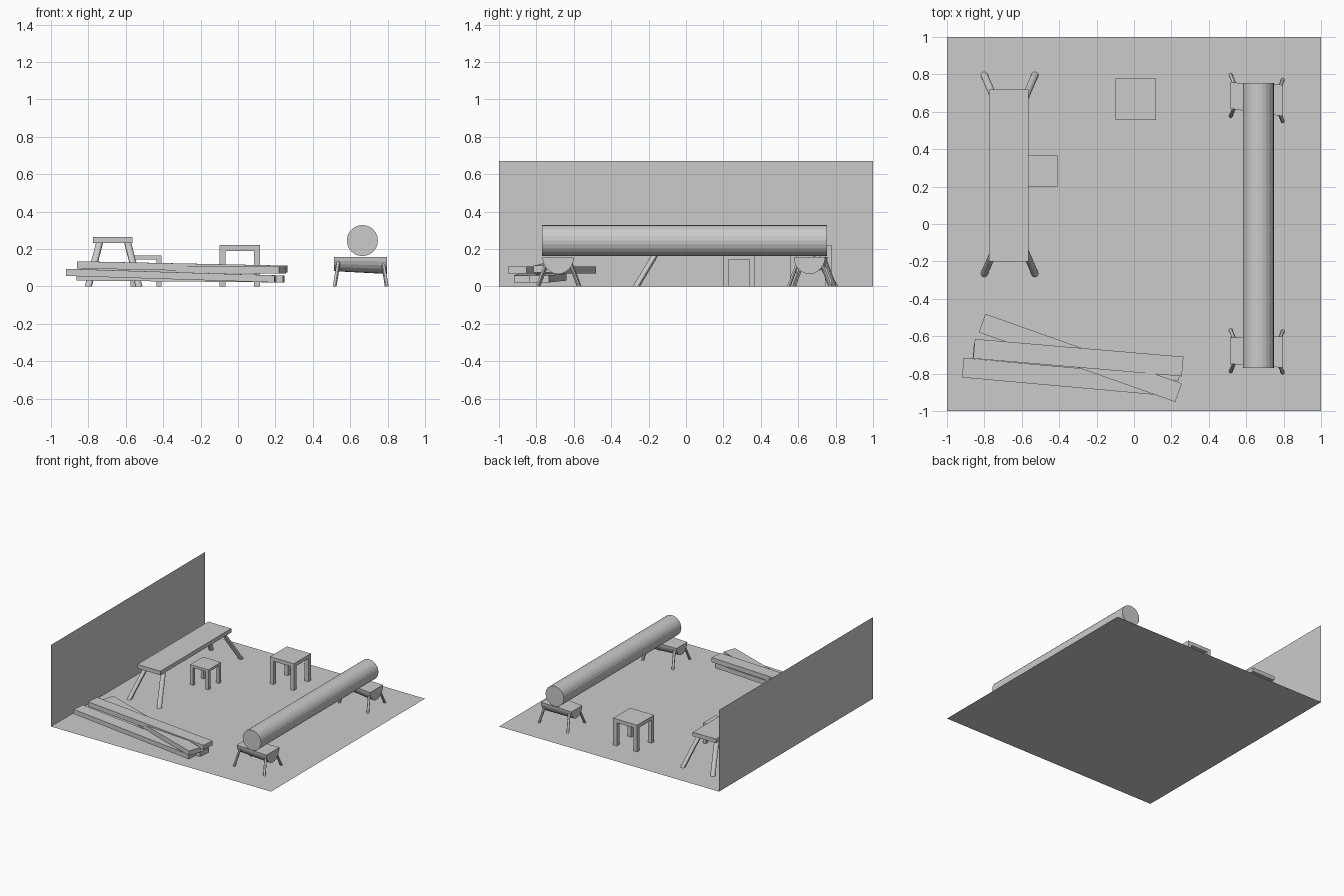
import bpy, bmesh, math
from mathutils import Vector

if "Cube" in bpy.data.objects:
    bpy.data.objects.remove(bpy.data.objects["Cube"])

grey = bpy.data.materials.new("plain grey")
grey.diffuse_color = (0.6, 0.6, 0.6, 1)
grey.use_nodes = True
grey.node_tree.nodes["Principled BSDF"].inputs["Base Color"].default_value = grey.diffuse_color


def finish(name, bm, recalc=True):
    if recalc:
        bmesh.ops.recalc_face_normals(bm, faces=bm.faces)
    me = bpy.data.meshes.new(name)
    bm.to_mesh(me)
    bm.free()
    me.materials.append(grey)
    ob = bpy.data.objects.new(name, me)
    bpy.context.collection.objects.link(ob)
    return ob


def sheet(name, pts):
    bm = bmesh.new()
    bm.faces.new([bm.verts.new(p) for p in pts])
    finish(name, bm, False)


def loft(name, ring_a, ring_b):
    """Closed solid between two matching rings of points."""
    bm = bmesh.new()
    a = [bm.verts.new(p) for p in ring_a]
    b = [bm.verts.new(p) for p in ring_b]
    n = len(a)
    for i in range(n):
        j = (i + 1) % n
        bm.faces.new((a[i], a[j], b[j], b[i]))
    bm.faces.new(a[::-1])
    bm.faces.new(b)
    return finish(name, bm)


def box(name, x0, x1, y0, y1, z0, z1):
    ring = lambda z: [(x0, y0, z), (x1, y0, z), (x1, y1, z), (x0, y1, z)]
    loft(name, ring(z0), ring(z1))


def leg(name, foot, top, r, n=12):
    """Round splayed leg, cut level at both ends."""
    ring = lambda p: [(p[0] + r * math.cos(2 * math.pi * i / n),
                       p[1] + r * math.sin(2 * math.pi * i / n), p[2]) for i in range(n)]
    loft(name, ring(foot), ring(top))


def plank(name, a, b, width=0.105, thick=0.038):
    """Plank between the centres of its two end faces."""
    a, b = Vector(a), Vector(b)
    d = (b - a).normalized()
    s = Vector((-d.y, d.x, 0)).normalized() * width / 2
    u = Vector((0, 0, thick / 2))
    ring = lambda p: [p - s - u, p + s - u, p + s + u, p - s + u]
    loft(name, ring(a), ring(b))


def stool(name, x0, x1, y0, y1, h, slab, w):
    box(name + "_seat", x0, x1, y0, y1, h - slab, h)
    for x in (x0, x1 - w):
        for y in (y0, y1 - w):
            box(name + "_leg", x, x + w, y, y + w, 0, h - slab)


# floor and side wall
sheet("floor", [(-1, -1, 0), (1, -1, 0), (1, 1, 0), (-1, 1, 0)])
sheet("wall", [(-1, -1, 0), (-1, 1, 0), (-1, 1, 0.67), (-1, -1, 0.67)])

# long bench with splayed legs
box("bench_seat", -0.775, -0.565, -0.2, 0.72, 0.232, 0.265)
for s in (-1, 1):
    for e in (-1, 1):
        leg("bench_leg", (-0.665 + s * 0.135, 0.265 + e * 0.53, 0),
            (-0.665 + s * 0.075, 0.265 + e * 0.39, 0.235), 0.019)

# square stools
stool("small_stool", -0.575, -0.41, 0.2, 0.365, 0.165, 0.02, 0.026)
stool("large_stool", -0.1, 0.118, 0.557, 0.777, 0.22, 0.03, 0.033)

# round log
N = 24
disc = lambda y: [(0.665 + 0.083 * math.cos(2 * math.pi * i / N), y,
                   0.245 + 0.083 * math.sin(2 * math.pi * i / N)) for i in range(N)]
loft("log", disc(-0.77), disc(0.755))


# half-round log stands with thin legs
def half(x, y, r, n=12):
    return [(x, y + r * math.cos(math.pi * i / n),
             0.157 - r * 1.08 * math.sin(math.pi * i / n)) for i in range(n + 1)]


for yl, yr in ((-0.678, -0.684), (0.687, 0.66)):
    loft("stand_block", half(0.512, yl, 0.07), half(0.797, yr, 0.084))
    for x, xt, yc in ((0.517, 0.54, yl), (0.795, 0.772, yr)):
        for e in (-1, 1):
            leg("stand_leg", (x, yc + e * 0.11, 0), (xt, yc + e * 0.055, 0.145), 0.01, 10)

# pile of planks
plank("plank_diagonal", (-0.812, -0.53, 0.088), (0.238, -0.902, 0.088))
plank("plank_top", (-0.855, -0.667, 0.115), (0.26, -0.762, 0.092))
plank("plank_front", (-0.915, -0.768, 0.075), (0.2, -0.868, 0.04))
plank("plank_bottom", (-0.86, -0.69, 0.05), (0.245, -0.785, 0.04))
